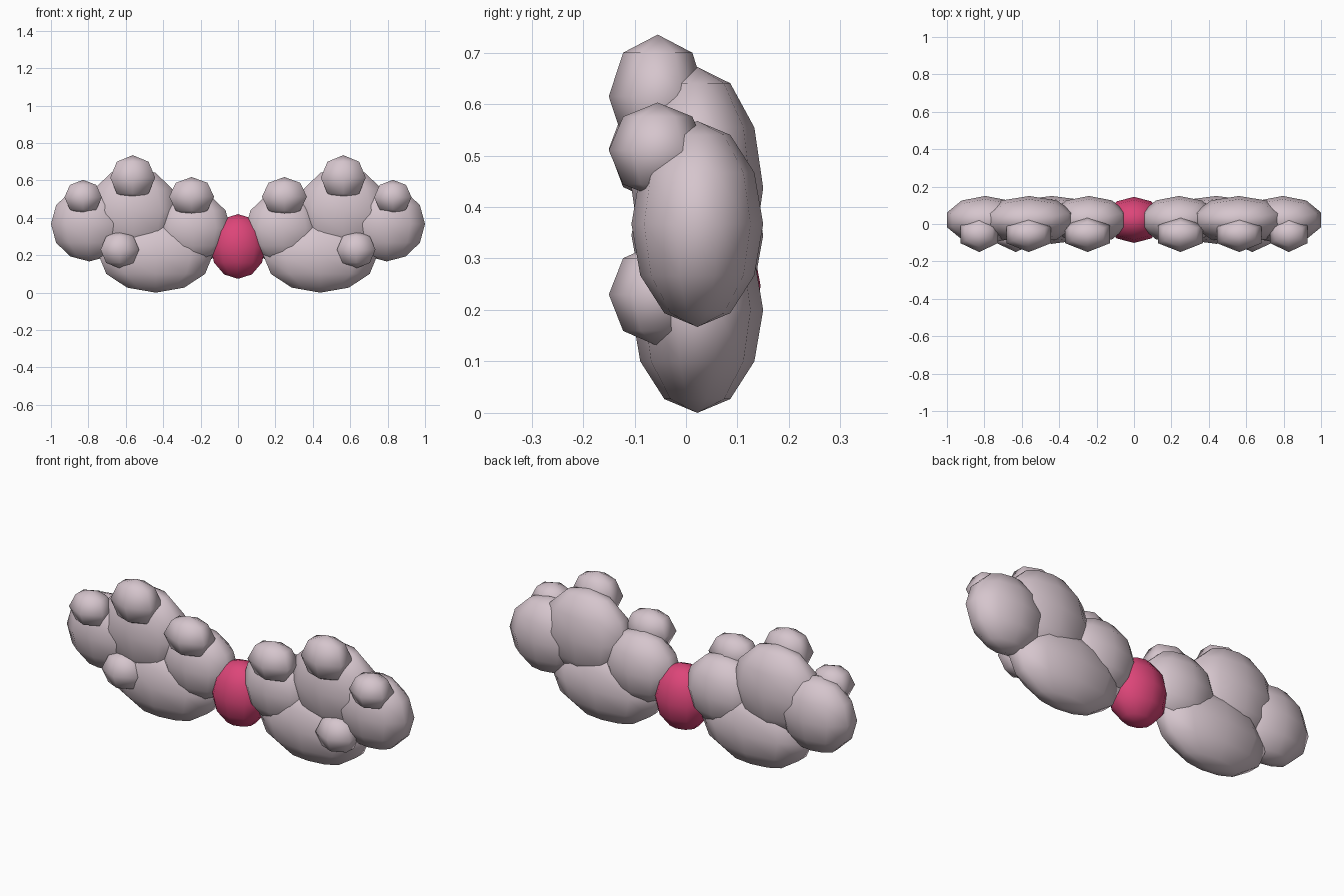
import bpy
import bmesh

cube = bpy.data.objects.get("Cube")
if cube:
    bpy.data.objects.remove(cube, do_unlink=True)


def make_material(name, rgb):
    mat = bpy.data.materials.new(name)
    mat.use_nodes = True
    mat.diffuse_color = (*rgb, 1)
    mat.node_tree.nodes["Principled BSDF"].inputs["Base Color"].default_value = (*rgb, 1)
    return mat


pale = make_material("pale_mauve", (0.67, 0.56, 0.61))
pink = make_material("deep_pink", (0.72, 0.06, 0.19))


def ellipsoid(name, centre, half_size, segments, rings, mat):
    """Smooth low-poly ball whose outer extents match half_size."""
    bm = bmesh.new()
    bmesh.ops.create_uvsphere(bm, u_segments=segments, v_segments=rings, radius=1)
    reach = [max(abs(v.co[i]) for v in bm.verts) for i in range(3)]
    for v in bm.verts:
        for i in range(3):
            v.co[i] *= half_size[i] / reach[i]
    for f in bm.faces:
        f.smooth = True
    mesh = bpy.data.meshes.new(name)
    bm.to_mesh(mesh)
    bm.free()
    mesh.materials.append(mat)
    obj = bpy.data.objects.new(name, mesh)
    obj.location = centre
    bpy.context.scene.collection.objects.link(obj)


BODY_Y, BODY_DEPTH = 0.022, 0.128
KNOB_Y, KNOB_DEPTH = -0.055, 0.095

# Large wing lobes: x, z, half width, half height
lobes = {
    "inner_lobe": (0.24, 0.345, 0.20, 0.19),
    "upper_lobe": (0.56, 0.437, 0.24, 0.235),
    "outer_lobe": (0.795, 0.367, 0.205, 0.20),
    "lower_lobe": (0.44, 0.20, 0.305, 0.20),
}
# Small knobs on the front of the lobes
knobs = {
    "inner_knob": (0.248, 0.513, 0.12, 0.105),
    "upper_knob": (0.563, 0.615, 0.12, 0.12),
    "outer_knob": (0.828, 0.51, 0.10, 0.093),
    "lower_knob": (0.632, 0.23, 0.103, 0.10),
}

for side, sign in (("left", 1), ("right", -1)):
    for name, (x, z, w, h) in lobes.items():
        ellipsoid(f"{side}_{name}", (sign * x, BODY_Y, z), (w, BODY_DEPTH, h), 10, 6, pale)
    for name, (x, z, w, h) in knobs.items():
        ellipsoid(f"{side}_{name}", (sign * x, KNOB_Y, z), (w, KNOB_DEPTH, h), 6, 4, pale)

# Central bead joining both halves
ellipsoid("centre_bead", (0, BODY_Y, 0.247), (0.148, 0.123, 0.173), 10, 6, pink)
